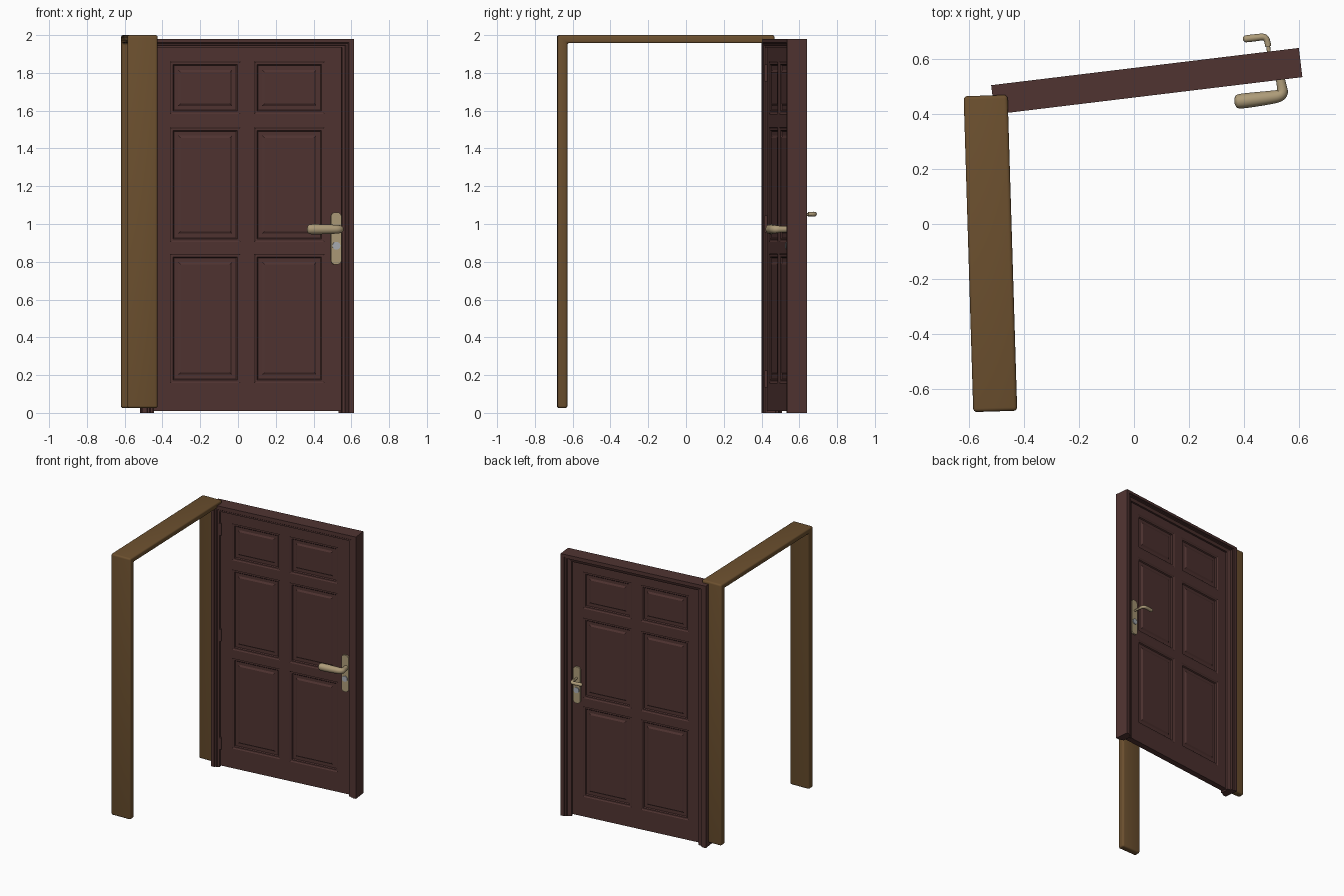
import bpy, bmesh, math
from mathutils import Matrix, Vector

if "Cube" in bpy.data.objects:
    bpy.data.objects.remove(bpy.data.objects["Cube"])


def material(name, rgb):
    m = bpy.data.materials.new(name)
    m.diffuse_color = (*rgb, 1)
    m.use_nodes = True
    m.node_tree.nodes["Principled BSDF"].inputs["Base Color"].default_value = m.diffuse_color
    return m


DOOR = material("dark_red_wood", (0.08, 0.034, 0.031))
OAK = material("brown_wood", (0.15, 0.08, 0.028))
BRASS = material("pale_brass", (0.42, 0.33, 0.19))
STEEL = material("steel", (0.4, 0.42, 0.45))

# Local spaces: x along the opening, y through the depth, z up
DOOR_SPACE = Matrix.Translation((-0.507, 0.399, 0)) @ Matrix.Rotation(math.radians(6.9), 4, 'Z')
OAK_SPACE = Matrix.Translation((-0.62, 0.465, 0)) @ Matrix.Rotation(math.radians(-88.26), 4, 'Z')


def finish(name, bm, mat, space, smooth=30):
    bmesh.ops.recalc_face_normals(bm, faces=bm.faces)
    me = bpy.data.meshes.new(name)
    bm.to_mesh(me)
    bm.free()
    ob = bpy.data.objects.new(name, me)
    bpy.context.collection.objects.link(ob)
    me.materials.append(mat)
    ob.matrix_world = space
    if smooth:
        bpy.ops.object.select_all(action='DESELECT')
        ob.select_set(True)
        bpy.context.view_layer.objects.active = ob
        bpy.ops.object.shade_smooth_by_angle(angle=math.radians(smooth))
    return ob


def box(lo, hi):
    bm = bmesh.new()
    lo, hi = Vector(lo), Vector(hi)
    bmesh.ops.create_cube(bm, size=1, matrix=Matrix.Translation((lo + hi) / 2)
                          @ Matrix.Diagonal((*(hi - lo), 1)))
    return bm


def portal(name, profile, length, z0, z1, mat, space, smooth, top_scale=1):
    """Mitred door surround: profile is (inward, depth)."""
    bm = bmesh.new()
    rings = []
    for x, sx, z, sz in ((0, 1, z0, 0), (0, 1, z1, -top_scale),
                         (length, -1, z1, -top_scale), (length, -1, z0, 0)):
        rings.append([bm.verts.new((x + sx * w, d, z + sz * w)) for w, d in profile])
    n = len(profile)
    for a, b in zip(rings, rings[1:]):
        for i in range(n):
            bm.faces.new((a[i], a[(i + 1) % n], b[(i + 1) % n], b[i]))
    bm.faces.new(rings[0])
    bm.faces.new(rings[-1])
    return finish(name, bm, mat, space, smooth)


def cylinder(name, r, depth, loc, mat, axis_y=False):
    bm = bmesh.new()
    m = Matrix.Translation(loc)
    if axis_y:
        m = m @ Matrix.Rotation(math.pi / 2, 4, 'X')
    bmesh.ops.create_cone(bm, cap_ends=True, segments=20, radius1=r, radius2=r, depth=depth, matrix=m)
    return finish(name, bm, mat, DOOR_SPACE)


def plate(name, x, y0, y1, z0, z1):
    bm = box((x - 0.028, y0, z0), (x + 0.028, y1, z1))
    edges = [e for e in bm.edges if abs(e.verts[0].co.y - e.verts[1].co.y) > 1e-4]
    bmesh.ops.bevel(bm, geom=edges, offset=0.024, segments=5, profile=0.5, affect='EDGES')
    finish(name, bm, BRASS, DOOR_SPACE)


def lever(name, pts, z):
    cu = bpy.data.curves.new(name, 'CURVE')
    cu.dimensions = '3D'
    cu.bevel_depth = 1
    cu.bevel_resolution = 4
    cu.use_fill_caps = True
    sp = cu.splines.new('NURBS')
    sp.points.add(len(pts) - 1)
    for p, (x, y, r) in zip(sp.points, pts):
        p.co = (x, y, z, 1)
        p.radius = r
    sp.use_endpoint_u = True
    sp.order_u = 3
    sp.resolution_u = 6
    cu.materials.append(BRASS)
    ob = bpy.data.objects.new(name, cu)
    bpy.context.collection.objects.link(ob)
    ob.matrix_world = DOOR_SPACE
    bpy.ops.object.select_all(action='DESELECT')
    ob.select_set(True)
    bpy.context.view_layer.objects.active = ob
    bpy.ops.object.convert(target='MESH')
    bpy.ops.object.shade_smooth_by_angle(angle=math.radians(50))


# Rounded brown surround standing at a right angle to the door
oak = portal("brown_surround", [(0, 0), (0.052, 0), (0.052, 0.16), (0, 0.16)],
             1.15, 0.025, 2.0, OAK, OAK_SPACE, 180, 0.8)
bev = oak.modifiers.new("rounding", 'BEVEL')
bev.width = 0.013
bev.segments = 4

# Stepped frame around the door leaf
portal("door_frame", [(0, 0), (0.026, 0), (0.03, 0.006), (0.04, 0.006), (0.046, 0.013),
                      (0.06, 0.013), (0.06, 0.068), (0.072, 0.068), (0.072, 0.082),
                      (0.045, 0.09), (0.04, 0.1), (0.03, 0.1), (0.026, 0.107), (0, 0.107)],
       1.128, 0, 1.98, DOOR, DOOR_SPACE, 0, 0.78)

# Leaf with six moulded panels on both faces
bm = box((0.062, 0.023, 0.01), (1.066, 0.067, 1.938))
cols = [(0.152, 0.527), (0.6, 0.976)]
rows = [(0.158, 0.842), (0.905, 1.512), (1.582, 1.86)]
for axis, spans in (((1, 0, 0), cols), ((0, 0, 1), rows)):
    for c in sum(spans, ()):
        bmesh.ops.bisect_plane(bm, geom=bm.verts[:] + bm.edges[:] + bm.faces[:],
                               plane_co=Vector(axis) * c, plane_no=axis)
bm.normal_update()


def is_panel(f):
    c = f.calc_center_median()
    return (abs(f.normal.y) > 0.9 and any(a < c.x < b for a, b in cols)
            and any(a < c.z < b for a, b in rows))


panels = [f for f in bm.faces if is_panel(f)]
for width, depth in ((0.006, -0.004), (0.01, 0), (0.006, -0.007), (0.022, 0), (0.012, 0.007)):
    bmesh.ops.inset_individual(bm, faces=panels, thickness=width, depth=depth, use_even_offset=True)
finish("door_leaf", bm, DOOR, DOOR_SPACE, 0)

# Hinges
for z in (0.18, 1.0, 1.8):
    cylinder("hinge", 0.009, 0.09, (0.064, 0.018, z), DOOR)

# Front handle set
plate("front_handle_plate", 1.036, 0.011, 0.024, 0.785, 1.062)
cylinder("front_lock", 0.021, 0.012, (1.036, 0.01, 0.885), STEEL, True)
lever("front_lever", [(1.046, 0.02, 0.016), (1.05, -0.02, 0.017), (1.05, -0.058, 0.022),
                      (0.99, -0.06, 0.025), (0.93, -0.06, 0.027), (0.89, -0.06, 0.027),
                      (0.876, -0.06, 0.022), (0.872, -0.06, 0.008)], 0.972)

# Back handle set, mounted slightly higher
plate("back_handle_plate", 1.02, 0.066, 0.078, 0.86, 1.135)
cylinder("back_lock", 0.021, 0.012, (1.02, 0.079, 0.96), STEEL, True)
cylinder("back_spindle", 0.007, 0.075, (1.018, 0.1, 1.05), BRASS, True)
lever("back_lever", [(1.018, 0.126, 0.011), (1.018, 0.145, 0.011), (1.01, 0.163, 0.012),
                     (0.98, 0.163, 0.013), (0.945, 0.163, 0.013), (0.934, 0.163, 0.012),
                     (0.93, 0.163, 0.004)], 1.052)
